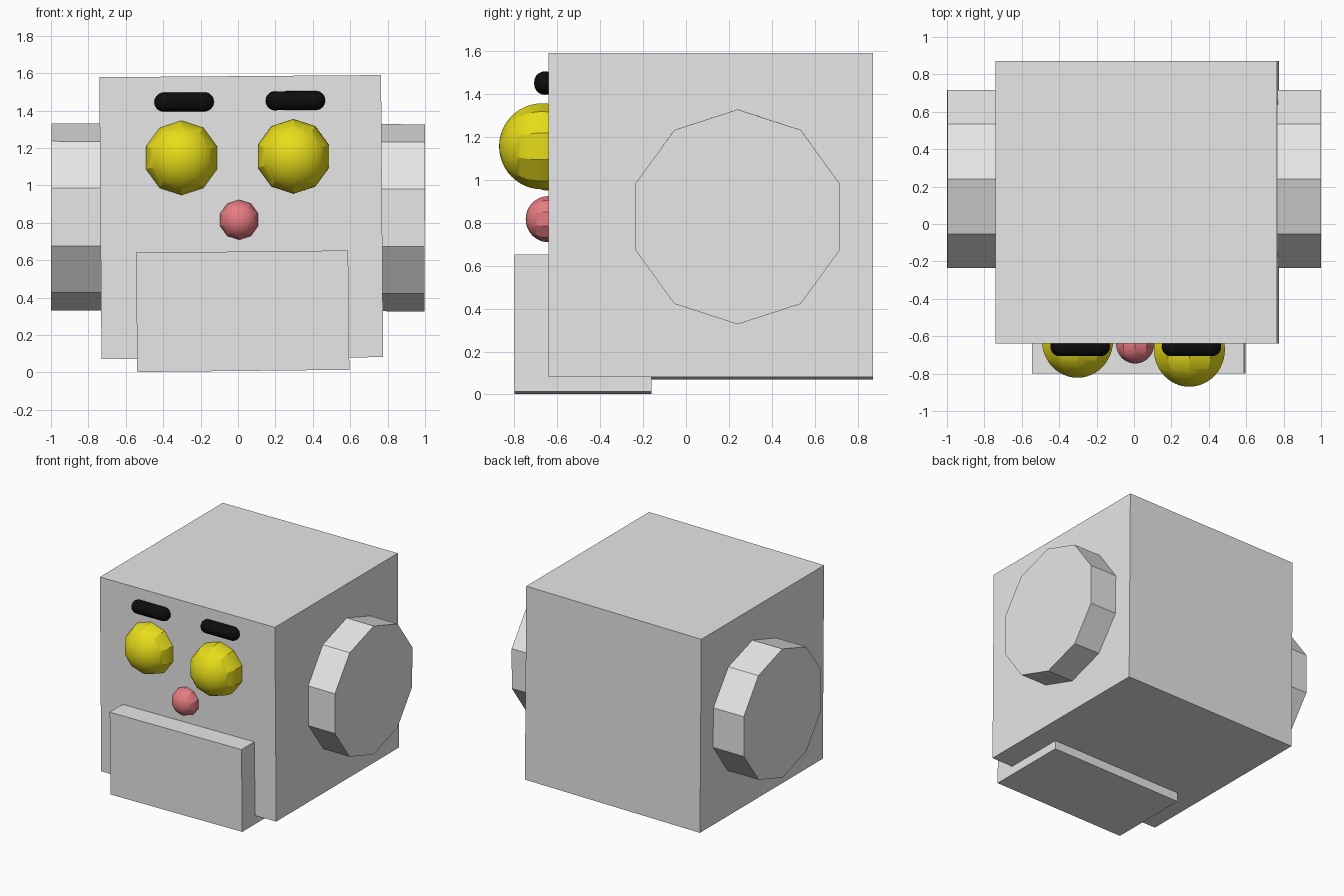
import bpy, bmesh, math
from mathutils import Matrix, Vector

if "Cube" in bpy.data.objects:
    bpy.data.objects.remove(bpy.data.objects["Cube"], do_unlink=True)


def material(name, rgb):
    m = bpy.data.materials.new(name)
    m.use_nodes = True
    m.diffuse_color = (*rgb, 1)
    bsdf = next(n for n in m.node_tree.nodes if n.type == 'BSDF_PRINCIPLED')
    bsdf.inputs["Base Color"].default_value = (*rgb, 1)
    return m


GREY = material("light grey", (0.8, 0.8, 0.8))
YELLOW = material("yellow", (0.8, 0.72, 0.01))
PINK = material("pink", (0.8, 0.2, 0.22))
BLACK = material("black", (0.004, 0.004, 0.004))


def add(name, bm, mat, loc, tilt=0.0, smooth=False):
    """Turn a bmesh into a placed object, tilted about the front axis."""
    me = bpy.data.meshes.new(name)
    bm.to_mesh(me)
    bm.free()
    me.materials.append(mat)
    ob = bpy.data.objects.new(name, me)
    bpy.context.collection.objects.link(ob)
    ob.location = loc
    ob.rotation_euler = (0, -tilt, 0)
    if smooth:
        bpy.ops.object.select_all(action='DESELECT')
        ob.select_set(True)
        bpy.context.view_layer.objects.active = ob
        bpy.ops.object.shade_smooth_by_angle(angle=math.radians(30))
    return ob


def box(name, size, loc, tilt):
    bm = bmesh.new()
    bmesh.ops.create_cube(bm, size=1)
    bmesh.ops.scale(bm, vec=Vector(size), verts=bm.verts)
    add(name, bm, GREY, loc, tilt)


def ball(name, radii, loc, mat):
    """Ten-sided ball whose pole points forward."""
    bm = bmesh.new()
    bmesh.ops.create_uvsphere(bm, u_segments=10, v_segments=24, radius=1,
                              matrix=Matrix.Rotation(math.pi / 2, 4, 'X'))
    bmesh.ops.scale(bm, vec=Vector(radii), verts=bm.verts)
    add(name, bm, mat, loc, smooth=True)


def capsule(name, radius, length, loc):
    """Round-ended bar along x: a ball with its halves pulled apart."""
    bm = bmesh.new()
    bmesh.ops.create_uvsphere(bm, u_segments=20, v_segments=13, radius=radius,
                              matrix=Matrix.Rotation(math.pi / 2, 4, 'Y'))
    for v in bm.verts:
        v.co.x += math.copysign(length / 2 - radius, v.co.x)
    add(name, bm, BLACK, loc, 0.007, smooth=True)


# Head block and muzzle
box("head", (1.506, 1.51, 1.508), (0.0175, 0.116, 0.83), 0.0075)
box("muzzle", (1.134, 0.638, 0.638), (0.025, -0.479, 0.327), 0.0105)

# Ten-sided ear drum running through the head
bm = bmesh.new()
bmesh.ops.create_cone(bm, cap_ends=True, segments=10, radius1=0.5, radius2=0.5,
                      depth=1.997, matrix=Matrix.Rotation(math.pi / 2, 4, 'Y'))
# turn so that corners point to the front and back
bmesh.ops.rotate(bm, verts=bm.verts, matrix=Matrix.Rotation(math.pi / 2, 3, 'X'))
add("ears", bm, GREY, (0, 0.24, 0.829), -0.0025)

# Eyes, brows and nose
ball("right_eye", (0.2, 0.2, 0.2), (-0.302, -0.622, 1.147), YELLOW)
ball("left_eye", (0.2, 0.2, 0.2), (0.296, -0.67, 1.155), YELLOW)
ball("nose", (0.107, 0.105, 0.107), (0.006, -0.641, 0.816), PINK)
capsule("right_brow", 0.051, 0.318, (-0.288, -0.656, 1.446))
capsule("left_brow", 0.051, 0.318, (0.307, -0.656, 1.453))
